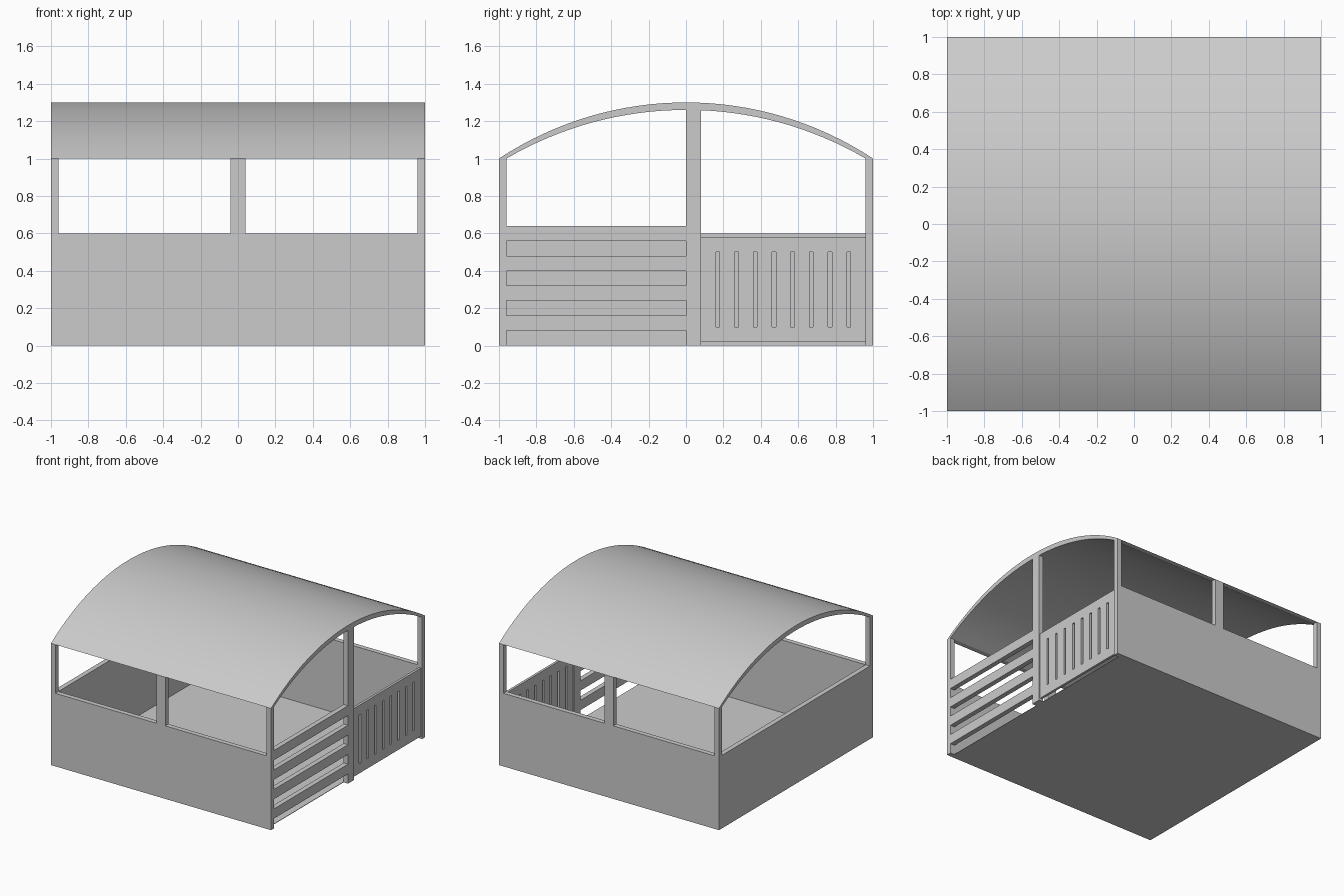
import bpy
import bmesh
import math
from mathutils import Vector

cube = bpy.data.objects.get("Cube")
if cube:
    bpy.data.objects.remove(cube, do_unlink=True)

grey = bpy.data.materials.new("plain_grey")
grey.use_nodes = True
grey.diffuse_color = (0.6, 0.6, 0.6, 1)
grey.node_tree.nodes["Principled BSDF"].inputs["Base Color"].default_value = (0.6, 0.6, 0.6, 1)

HALF = 1.0      # half the footprint
T = 0.04        # wall and post thickness
INNER = HALF - T
SILL = 0.6      # wall height
EAVE = 1.0      # post height


def finish(name, bm):
    bmesh.ops.recalc_face_normals(bm, faces=bm.faces)
    mesh = bpy.data.meshes.new(name)
    bm.to_mesh(mesh)
    bm.free()
    mesh.materials.append(grey)
    obj = bpy.data.objects.new(name, mesh)
    bpy.context.collection.objects.link(obj)
    return obj


def box(name, low, high):
    bm = bmesh.new()
    bmesh.ops.create_cube(bm, size=1)
    low, high = Vector(low), Vector(high)
    for v in bm.verts:
        v.co = (low + high) / 2 + v.co * (high - low)
    return finish(name, bm)


def extruded(name, quads, to_3d, depth):
    """Sheet of 2D quads, placed by to_3d and thickened along depth."""
    bm = bmesh.new()
    for quad in quads:
        bm.faces.new([bm.verts.new(to_3d(*p)) for p in quad])
    bmesh.ops.remove_doubles(bm, verts=bm.verts, dist=0.0001)
    new = bmesh.ops.extrude_face_region(bm, geom=bm.faces[:], use_keep_orig=True)
    moved = [g for g in new["geom"] if isinstance(g, bmesh.types.BMVert)]
    bmesh.ops.translate(bm, verts=moved, vec=depth)
    return finish(name, bm)


def grid(us, vs, is_hole):
    """Quads of a grid, leaving out the cells that are holes."""
    return [((us[i], vs[j]), (us[i + 1], vs[j]), (us[i + 1], vs[j + 1]), (us[i], vs[j + 1]))
            for i in range(len(us) - 1) for j in range(len(vs) - 1) if not is_hole(i, j)]


# Front and back walls, each with two corner posts and a middle post
wall = grid([-HALF, -INNER, -T, T, INNER, HALF], [0, SILL, EAVE],
            lambda i, j: j == 1 and i % 2 == 1)
for name, y in (("front_wall", -HALF), ("back_wall", INNER)):
    extruded(name, wall, lambda u, v: (u, y, v), (0, T, 0))

# Solid right wall and floor
box("right_wall", (-HALF, -INNER, 0), (-INNER, INNER, SILL))
box("floor", (-INNER, -INNER, 0), (INNER, INNER, 0.004))

# Left side: horizontal rails, door post and slotted gate
for k in range(4):
    z = 0.08 + 0.16 * k
    box(f"rail_{k + 1}", (INNER, -INNER, z), (HALF, 0, z + 0.08))
box("door_post", (INNER, 0, 0), (HALF, 0.08, 1.265))

slot_edges = [0.17 + 0.1 * k + side for k in range(8) for side in (-0.01, 0.01)]
gate = grid([0.08] + slot_edges + [INNER], [0.02, 0.1, 0.5, 0.58],
            lambda i, j: j == 1 and i % 2 == 1)
extruded("gate", gate, lambda u, v: (0.97, u, v), (0.02, 0, 0))


# Arched roof, thickest at the crown
def arc(half_width, rise, steps=32):
    radius = (half_width ** 2 + rise ** 2) / (2 * rise)
    sweep = math.asin(half_width / radius)
    angles = [sweep * (2 * k / steps - 1) for k in range(steps + 1)]
    return [(radius * math.sin(a), EAVE + rise + radius * (math.cos(a) - 1)) for a in angles]


top, under = arc(HALF, 0.3), arc(INNER, 0.26)
strips = [(under[k], under[k + 1], top[k + 1], top[k]) for k in range(len(top) - 1)]
roof = extruded("roof", strips, lambda u, v: (-HALF, u, v), (2 * HALF, 0, 0))
bpy.ops.object.select_all(action="DESELECT")
roof.select_set(True)
bpy.context.view_layer.objects.active = roof
bpy.ops.object.shade_smooth_by_angle(angle=math.radians(20))
